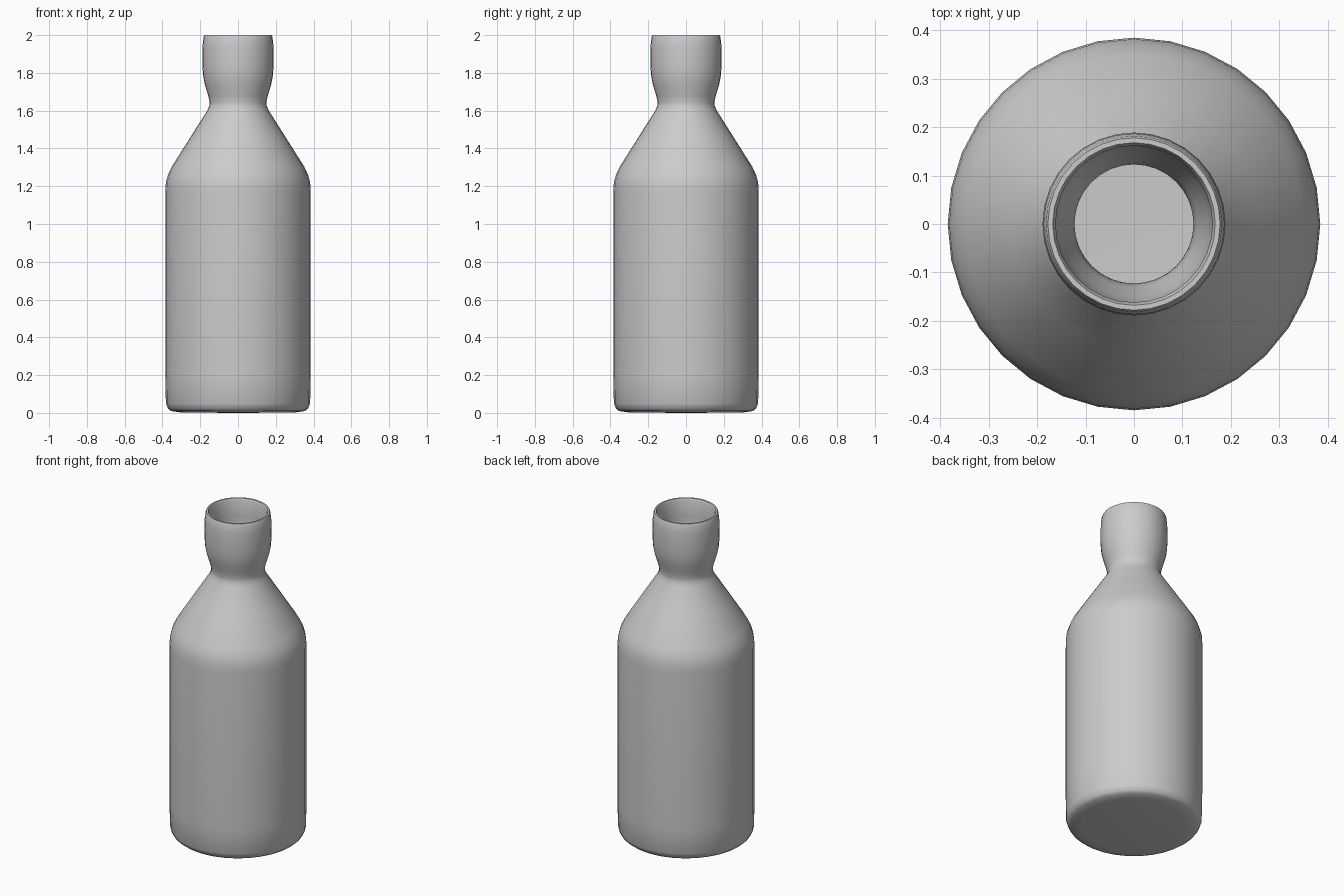
import bpy, bmesh, math

if "Cube" in bpy.data.objects:
    bpy.data.objects.remove(bpy.data.objects["Cube"])

SIDES = 32

# Outer wall (radius, height), base centre to lip
outer = [(0, 0), (0.30, 0.002), (0.355, 0.01), (0.37, 0.022), (0.382, 0.05),
         (0.385, 0.2), (0.385, 1.17), (0.382, 1.22), (0.371, 1.26), (0.35, 1.305),
         (0.255, 1.455), (0.163, 1.60), (0.152, 1.625), (0.15, 1.645), (0.158, 1.68),
         (0.176, 1.74), (0.184, 1.78), (0.188, 1.83), (0.189, 1.89),
         (0.187, 1.95), (0.182, 1.992), (0.178, 2.0)]
# Inner wall, lip back down to the inside floor
inner = [(0.168, 2.0), (0.162, 1.985), (0.163, 1.89), (0.162, 1.83), (0.151, 1.755),
         (0.132, 1.69), (0.123, 1.645), (0.135, 1.60), (0.232, 1.445), (0.327, 1.295),
         (0.354, 1.22), (0.358, 1.17), (0.358, 0.06), (0.34, 0.035), (0, 0.028)]


def lathe(name, profile):
    bm = bmesh.new()
    rings = []
    for r, z in profile:
        n = 1 if r == 0 else SIDES
        rings.append([bm.verts.new((r * math.cos(2 * math.pi * i / SIDES),
                                    r * math.sin(2 * math.pi * i / SIDES), z))
                      for i in range(n)])
    for a, b in zip(rings, rings[1:]):
        for i in range(SIDES):
            j = (i + 1) % SIDES
            if len(a) == 1:
                bm.faces.new((a[0], b[j], b[i]))
            elif len(b) == 1:
                bm.faces.new((a[i], a[j], b[0]))
            else:
                bm.faces.new((a[i], a[j], b[j], b[i]))
    bmesh.ops.recalc_face_normals(bm, faces=bm.faces)
    mesh = bpy.data.meshes.new(name)
    bm.to_mesh(mesh)
    bm.free()
    obj = bpy.data.objects.new(name, mesh)
    bpy.context.collection.objects.link(obj)
    return obj


# Hollow bottle body with neck and rim
bottle = lathe("bottle", outer + inner)
bpy.context.view_layer.objects.active = bottle
bottle.select_set(True)
bpy.ops.object.shade_smooth_by_angle(angle=math.radians(50))
